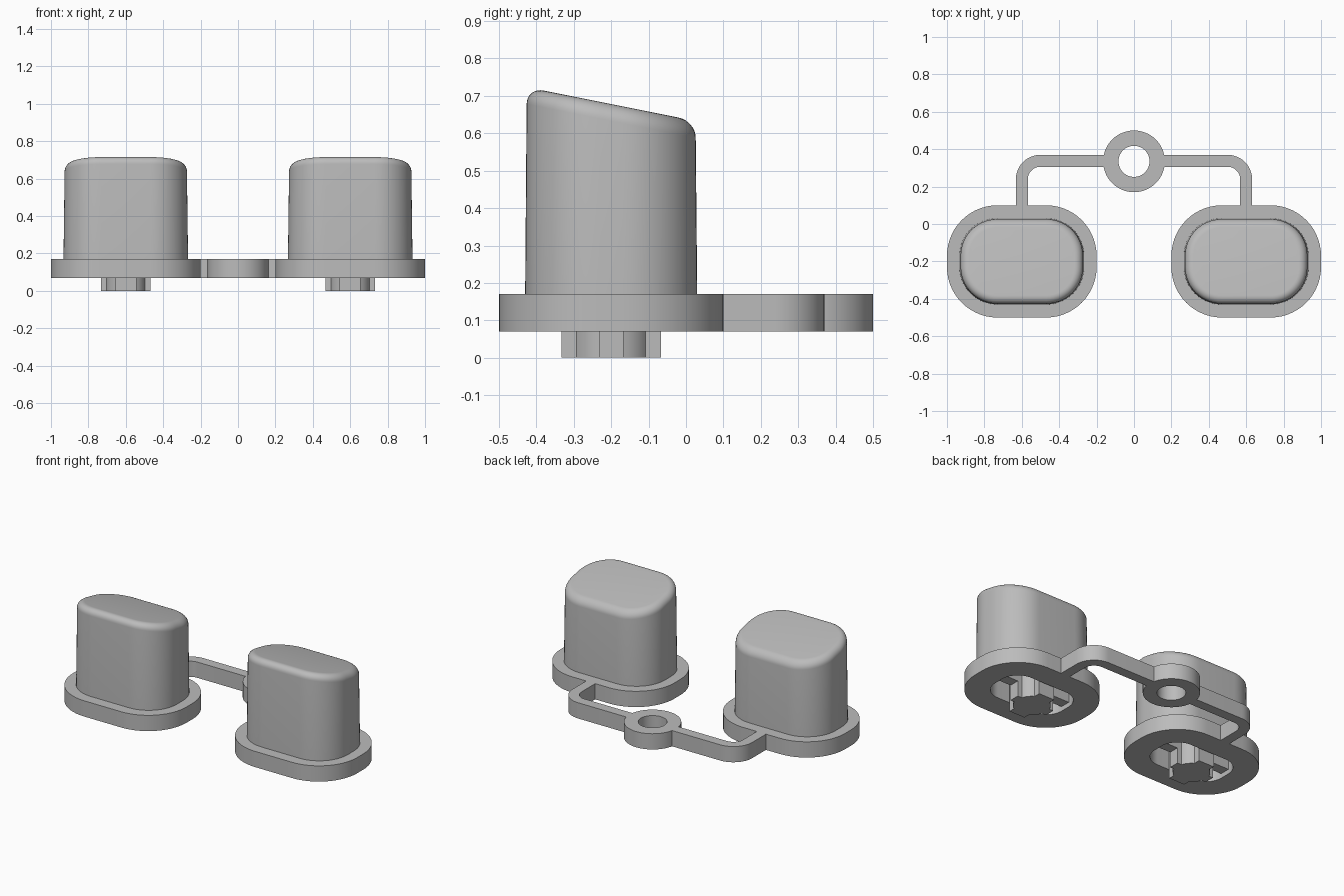
import bpy, bmesh
from math import cos, sin, pi, atan2
from mathutils import Vector

if "Cube" in bpy.data.objects:
    bpy.data.objects.remove(bpy.data.objects["Cube"])

grey = bpy.data.materials.new("grey rubber")
grey.use_nodes = True
colour = (0.5, 0.5, 0.5, 1)
grey.diffuse_color = colour
grey.node_tree.nodes["Principled BSDF"].inputs["Base Color"].default_value = colour

Z0, Z1 = 0.07, 0.17          # flange bottom and top
CY = -0.2                    # key centre in y


def loft(name, loops, ring=False):
    """Skin a series of equal point loops; cap the ends or join them in a ring."""
    bm = bmesh.new()
    rows = [[bm.verts.new(p) for p in loop] for loop in loops]
    n = len(rows[0])
    pairs = list(zip(rows, rows[1:])) + ([(rows[-1], rows[0])] if ring else [])
    for a, b in pairs:
        for i in range(n):
            j = (i + 1) % n
            bm.faces.new((a[i], a[j], b[j], b[i]))
    if not ring:
        bm.faces.new(rows[0])
        bm.faces.new(rows[-1])
    bmesh.ops.recalc_face_normals(bm, faces=bm.faces)
    mesh = bpy.data.meshes.new(name)
    bm.to_mesh(mesh)
    bm.free()
    obj = bpy.data.objects.new(name, mesh)
    bpy.context.collection.objects.link(obj)
    mesh.materials.append(grey)
    bpy.ops.object.select_all(action='DESELECT')
    obj.select_set(True)
    bpy.context.view_layer.objects.active = obj
    bpy.ops.object.shade_smooth_by_angle(angle=pi / 6)
    return obj


def rounded(cx, hx, hy, r, height, seg=14):
    """Rounded rectangle around (cx, CY); height is a function of y."""
    pts = []
    for q, (sx, sy) in enumerate([(1, 1), (-1, 1), (-1, -1), (1, -1)]):
        for k in range(seg + 1):
            a = (q + k / seg) * pi / 2
            y = CY + sy * (hy - r) + r * sin(a)
            pts.append(Vector((cx + sx * (hx - r) + r * cos(a), y, height(y))))
    return pts


def level(z):
    return lambda y: z


def circle(cy, r, z, n=64):
    return [(r * cos(2 * pi * i / n), cy + r * sin(2 * pi * i / n), z) for i in range(n)]


def post_outline(cx, z):
    """Round core with a four-armed cross, wider along y than along x."""
    reach, wx, wy, r = 0.133, 0.033, 0.056, 0.108
    a0, a1 = atan2(wx, (r * r - wx * wx) ** 0.5), atan2((r * r - wy * wy) ** 0.5, wy)
    quarter = [(reach, wx)]
    quarter += [(r * cos(a0 + (a1 - a0) * k / 6), r * sin(a0 + (a1 - a0) * k / 6)) for k in range(7)]
    quarter += [(wy, reach)]
    half = quarter + [(-x, y) for x, y in reversed(quarter)]
    full = half + [(-x, -y) for x, y in half]
    return [(cx + x, CY + y, z) for x, y in full]


def box(name, cx, hx, hy, z0, z1):
    sq = [(-1, -1), (1, -1), (1, 1), (-1, 1)]
    loft(name, [[(cx + hx * u, CY + hy * v, z) for u, v in sq] for z in (z0, z1)])


for side, label in ((1, "left"), (-1, "right")):
    cx = 0.6 * side

    # Hollow key: pocket, flange, wall, rounded slanted top
    loops = [rounded(cx, 0.25, 0.15, 0.12, level(0.5)),
             rounded(cx, 0.25, 0.15, 0.12, level(Z0)),
             rounded(cx, 0.40, 0.30, 0.27, level(Z0)),
             rounded(cx, 0.40, 0.30, 0.27, level(Z1)),
             rounded(cx, 0.333, 0.23, 0.2, level(Z1))]
    edge = 0.045
    for k in range(9):
        a = k / 8 * pi / 2
        inset = edge * (1 - cos(a))
        drop = edge * (1 - sin(a))
        loops.append(rounded(cx, 0.327 - inset, 0.226 - inset, 0.196 - inset,
                             lambda y, d=drop: 0.638 - 0.2 * y - d))
    loft(label + "_key", loops)

    # Contact post with side ribs inside the pocket
    loft(label + "_post", [post_outline(cx, z) for z in (0, 0.51)])
    for d, end in ((-1, "inner"), (1, "outer")):
        box(f"{label}_{end}_rib", cx + d * side * 0.19, 0.065, 0.033, 0.1, 0.51)

    # Bent strap from the key to the ring
    bend, sy, w = 0.1, 0.338, 0.032
    path = [(0.14, sy, 0, 1)]
    for k in range(13):
        a = pi / 2 * (1 - k / 12)
        path.append((0.6 - bend + bend * cos(a), sy - bend + bend * sin(a), cos(a), sin(a)))
    path.append((0.6, 0.09, 1, 0))
    loft(label + "_strap", [[(side * (x + o * w * nx), y + o * w * ny, z)
                             for o, z in ((-1, Z0), (1, Z0), (1, Z1), (-1, Z1))]
                            for x, y, nx, ny in path])

# Locating ring
loft("locating_ring", [circle(0.335, r, z) for r, z in
                       ((0.083, Z0), (0.165, Z0), (0.165, Z1), (0.083, Z1))], ring=True)
